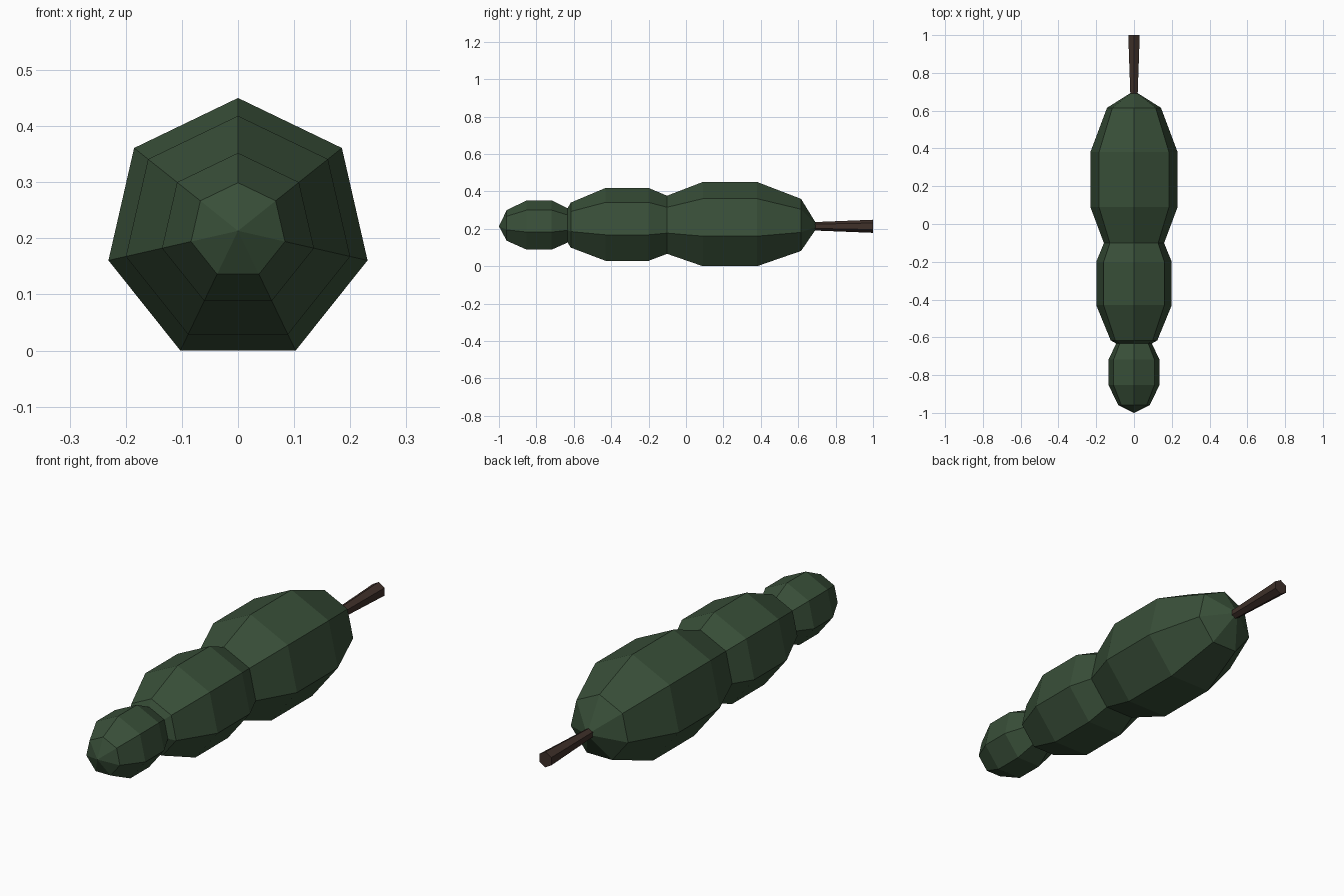
import bpy, bmesh
from math import sin, cos, pi

if "Cube" in bpy.data.objects:
    bpy.data.objects.remove(bpy.data.objects["Cube"])

CENTRE_Z = 0.2133


def material(name, rgb):
    mat = bpy.data.materials.new(name)
    mat.diffuse_color = (*rgb, 1)
    mat.use_nodes = True
    mat.node_tree.nodes["Principled BSDF"].inputs["Base Color"].default_value = mat.diffuse_color
    return mat


def lathe(name, profile, sides, mat):
    """Spin (y, radius) points round the y axis, one corner pointing up."""
    bm = bmesh.new()
    rings = []
    for y, r in profile:
        rings.append([bm.verts.new((r * sin(2 * pi * i / sides), y,
                                    CENTRE_Z + r * cos(2 * pi * i / sides)))
                      for i in range(sides)])
    for a, b in zip(rings, rings[1:]):
        for i in range(sides):
            j = (i + 1) % sides
            bm.faces.new((a[i], a[j], b[j], b[i]))
    bm.faces.new(rings[0])
    bm.faces.new(rings[-1])
    # collapse the poles to single points
    bmesh.ops.remove_doubles(bm, verts=bm.verts, dist=1e-4)
    bmesh.ops.recalc_face_normals(bm, faces=bm.faces)
    mesh = bpy.data.meshes.new(name)
    bm.to_mesh(mesh)
    bm.free()
    mesh.materials.append(mat)
    obj = bpy.data.objects.new(name, mesh)
    bpy.context.collection.objects.link(obj)
    return obj


def body_segment(name, y, half_length, radius, mat):
    """Low-poly ellipsoid: seven sides, five bands."""
    profile = [(y - half_length * cos(pi * k / 5), radius * sin(pi * k / 5))
               for k in range(6)]
    return lathe(name, profile, 7, mat)


green = material("dark_green", (0.04, 0.078, 0.04))
brown = material("dark_brown", (0.05, 0.03, 0.023))

# Three overlapping body lumps, front to back
body_segment("head_segment", -0.785, 0.215, 0.146, green)
body_segment("middle_segment", -0.315, 0.372, 0.2155, green)
body_segment("rear_segment", 0.235, 0.47, 0.249, green)

# Tapered stem, wider at its free end
lathe("stem", [(0.60, 0.019), (1.0, 0.035)], 6, brown)
